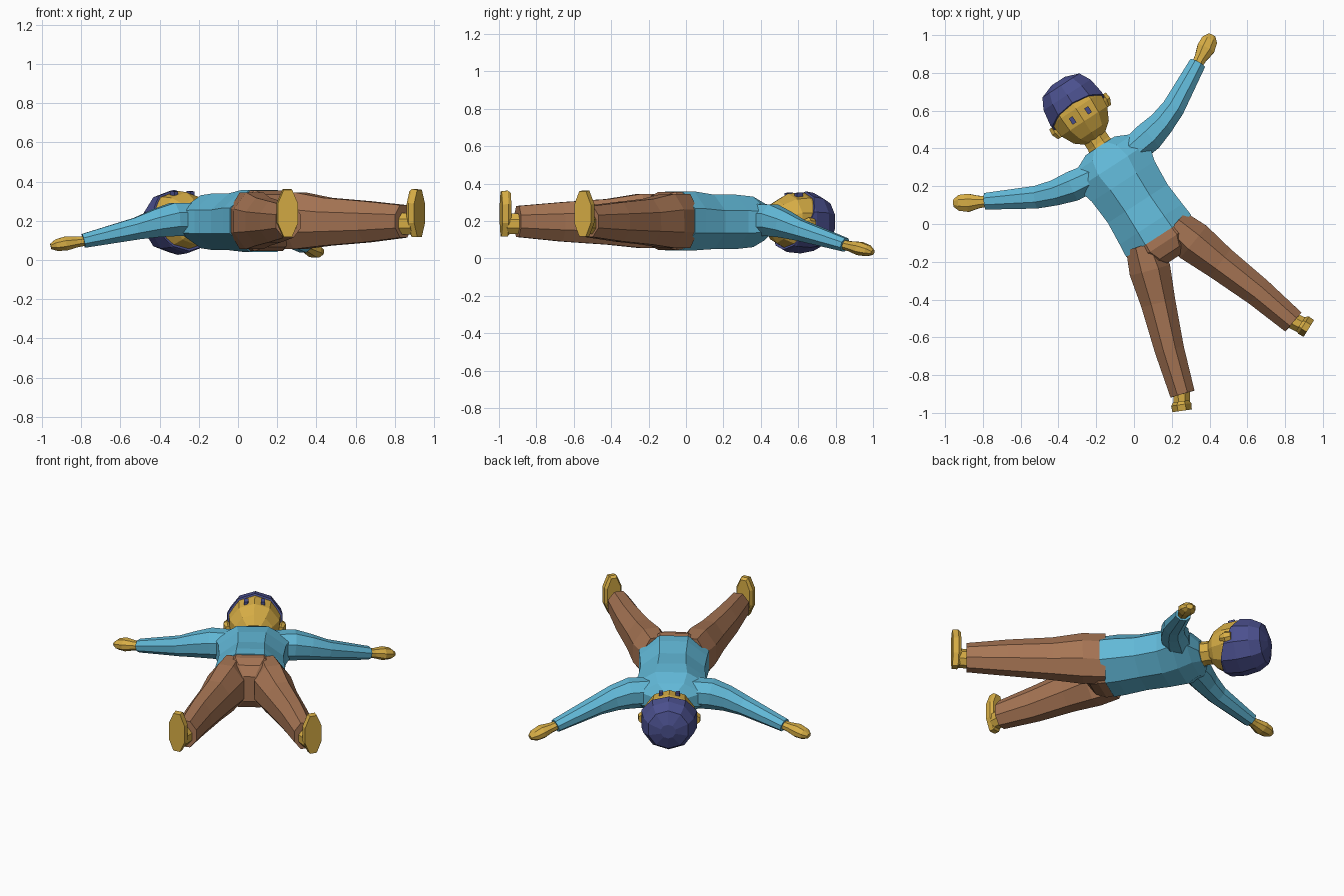
import bpy, bmesh
from math import pi, cos, sin, radians
from mathutils import Vector, Matrix

# Figure is lying on its back, turned about z
PLACE = Matrix.Rotation(radians(33), 4, 'Z') @ Matrix.Translation((0.075, 0, 0))


def material(name, rgb):
    m = bpy.data.materials.new(name)
    m.diffuse_color = (*rgb, 1)
    return m


SHIRT = material("shirt_blue", (0.12, 0.48, 0.68))
TROUSER = material("trouser_brown", (0.39, 0.18, 0.09))
SKIN = material("skin_gold", (0.68, 0.42, 0.06))
HAIR = material("hair_navy", (0.07, 0.08, 0.27))


def loft(name, sections, mat, n=8, axis=None, cut=None):
    """Join n-sided rings; each section is (centre, half width, half height)."""
    bm = bmesh.new()
    pts = [Vector(s[0]) for s in sections]
    rings = []
    for i, (c, w, h) in enumerate(sections):
        t = Vector(axis) if axis else pts[min(i + 1, len(pts) - 1)] - pts[max(i - 1, 0)]
        t.normalize()
        side = t.cross(Vector((0, 0, 1))).normalized()
        up = side.cross(t)
        ring = []
        for k in range(n):
            a = 2 * pi * (k + 0.5) / n
            p = pts[i] + (side * w * cos(a) + up * h * sin(a)) / cos(pi / n)
            ring.append(bm.verts.new(p))
        rings.append(ring)
    for a, b in zip(rings, rings[1:]):
        for k in range(n):
            j = (k + 1) % n
            bm.faces.new((a[k], a[j], b[j], b[k]))
    bm.faces.new(rings[0])
    bm.faces.new(rings[-1])
    if cut:
        bmesh.ops.bisect_plane(bm, geom=bm.verts[:] + bm.edges[:] + bm.faces[:],
                               plane_co=cut[0], plane_no=cut[1], clear_inner=True)
        bmesh.ops.holes_fill(bm, edges=[e for e in bm.edges if e.is_boundary])
    bm.transform(PLACE)
    bmesh.ops.recalc_face_normals(bm, faces=bm.faces)
    me = bpy.data.meshes.new(name)
    bm.to_mesh(me)
    bm.free()
    me.materials.append(mat)
    ob = bpy.data.objects.new(name, me)
    bpy.context.collection.objects.link(ob)
    return ob


UP = (0, 1, 0)

# Shirt body
loft("shirt_body", [((0, v, z), w, h) for v, w, z, h in (
    (-0.125, 0.205, 0.20, 0.158), (-0.05, 0.198, 0.20, 0.158),
    (0.08, 0.188, 0.195, 0.145), (0.22, 0.198, 0.195, 0.145),
    (0.32, 0.225, 0.195, 0.135), (0.40, 0.185, 0.195, 0.10),
    (0.445, 0.09, 0.19, 0.07))], SHIRT, axis=UP)

# Trouser seat
loft("trouser_seat", [((0, v, 0.2), w, h) for v, w, h in (
    (-0.11, 0.195, 0.153), (-0.17, 0.205, 0.155),
    (-0.23, 0.15, 0.135), (-0.27, 0.08, 0.08))], TROUSER, axis=UP)

# Neck
loft("neck", [((0, 0.41, 0.19), 0.078, 0.075), ((0, 0.46, 0.19), 0.066, 0.065),
              ((0, 0.54, 0.19), 0.066, 0.065)], SKIN, axis=UP)

# Head and hair cap
HEAD = ((0.49, 0.06), (0.53, 0.11), (0.60, 0.146), (0.68, 0.153),
        (0.76, 0.14), (0.815, 0.11), (0.84, 0.04))
loft("head", [((0, v, 0.195), r, r * 0.98) for v, r in HEAD], SKIN, n=10, axis=UP)
loft("hair", [((0, 0.68 + (v - 0.68) * 1.08, 0.195), r * 1.06, r * 1.05) for v, r in HEAD],
     HAIR, n=10, axis=UP, cut=((0, 0.64, 0.195), (0, 0.9, -0.42)))

for s, label in ((-1, "left"), (1, "right")):
    # Arms drop a little further on the right
    def arm(u, v, z):
        return (s * u, v, z - s * 0.018 * (u / 0.8) ** 2)

    loft(f"{label}_sleeve", [
        (arm(0.13, 0.33, 0.205), 0.075, 0.085), (arm(0.24, 0.345, 0.205), 0.08, 0.085),
        (arm(0.33, 0.365, 0.185), 0.068, 0.072), (arm(0.43, 0.40, 0.155), 0.06, 0.056),
        (arm(0.67, 0.53, 0.085), 0.044, 0.036)], SHIRT)
    loft(f"{label}_hand", [
        (arm(0.655, 0.52, 0.087), 0.028, 0.024), (arm(0.70, 0.545, 0.078), 0.033, 0.027),
        (arm(0.75, 0.572, 0.068), 0.048, 0.036), (arm(0.79, 0.598, 0.058), 0.042, 0.03),
        (arm(0.815, 0.613, 0.05), 0.02, 0.014)], SKIN)

    # Trouser legs
    loft(f"{label}_trouser_leg", [
        ((s * 0.10, -0.12, 0.20), 0.09, 0.145), ((s * 0.137, -0.25, 0.20), 0.11, 0.145),
        ((s * 0.195, -0.42, 0.195), 0.092, 0.122), ((s * 0.28, -0.66, 0.195), 0.078, 0.105),
        ((s * 0.35, -0.895, 0.197), 0.066, 0.083)], TROUSER)

    # Ankle and foot, toes pointing up
    d = (s * 0.42, -0.907, 0)
    loft(f"{label}_ankle", [((s * 0.342, -0.87, 0.185), 0.045, 0.055),
                            ((s * 0.385, -0.945, 0.185), 0.043, 0.055)], SKIN, axis=d)
    loft(f"{label}_foot", [((s * 0.378, -0.923, 0.245), 0.042, 0.105),
                           ((s * 0.386, -0.938, 0.24), 0.054, 0.122),
                           ((s * 0.40, -0.968, 0.238), 0.052, 0.12)], SKIN, axis=d)

    # Eyes and ears
    loft(f"{label}_eye", [((s * 0.049, 0.618, 0.335), 0.012, 0.014),
                          ((s * 0.049, 0.656, 0.339), 0.012, 0.014)], HAIR, n=4, axis=UP)
    loft(f"{label}_ear", [((s * 0.155, 0.595, 0.185), 0.012, 0.015),
                          ((s * 0.163, 0.63, 0.185), 0.02, 0.03),
                          ((s * 0.163, 0.665, 0.185), 0.016, 0.022)], SKIN, n=6, axis=UP)
